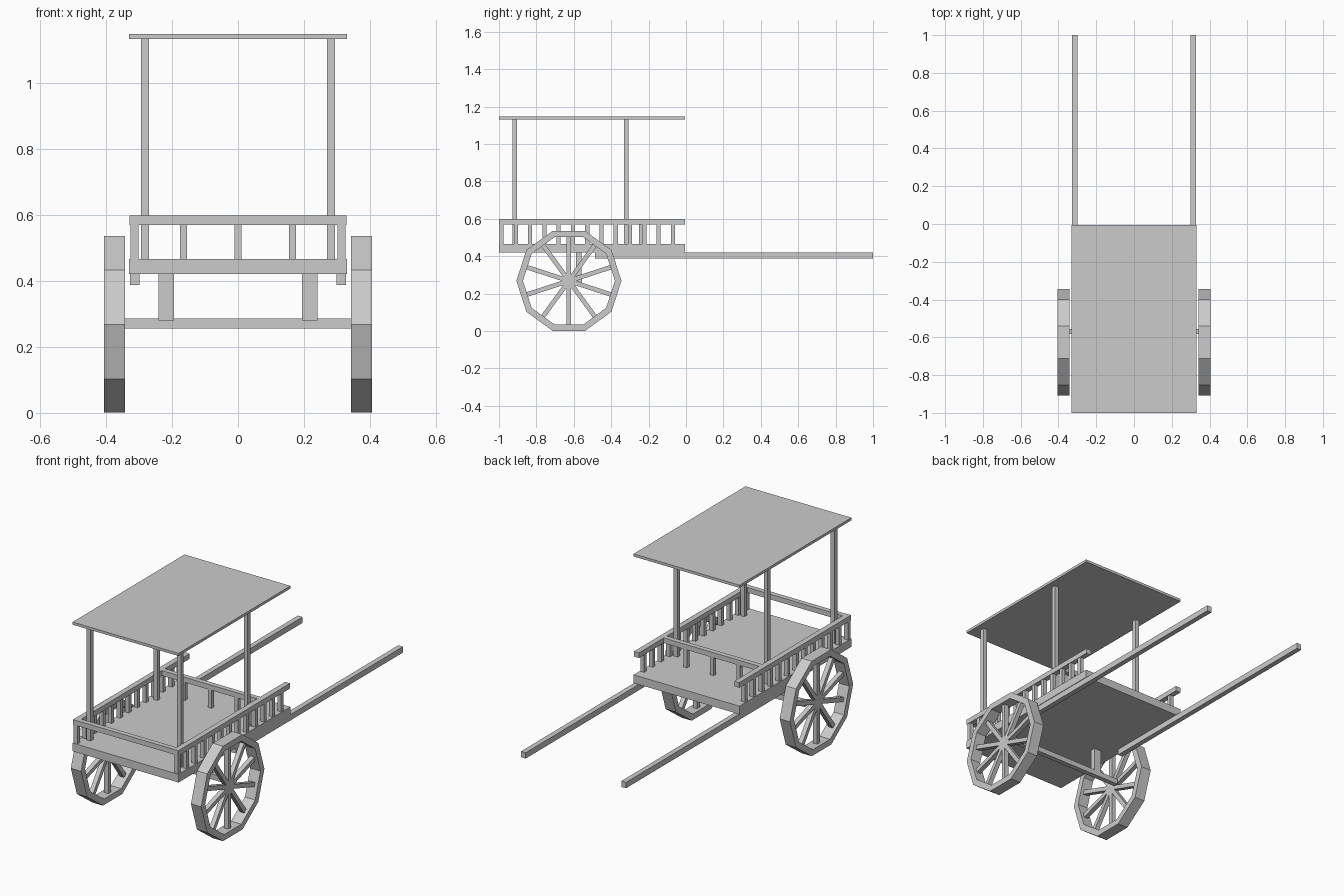
import bpy, bmesh, math
from mathutils import Matrix, Vector

if "Cube" in bpy.data.objects:
    bpy.data.objects.remove(bpy.data.objects["Cube"])


def finish(name, bm):
    bmesh.ops.recalc_face_normals(bm, faces=bm.faces)
    mesh = bpy.data.meshes.new(name)
    bm.to_mesh(mesh)
    bm.free()
    ob = bpy.data.objects.new(name, mesh)
    bpy.context.collection.objects.link(ob)
    return ob


def box(name, x, y, z):
    """Box from (min, max) ranges on each axis."""
    bm = bmesh.new()
    size = Vector((x[1] - x[0], y[1] - y[0], z[1] - z[0]))
    mid = Vector((x[0] + x[1], y[0] + y[1], z[0] + z[1])) / 2
    bmesh.ops.create_cube(bm, size=1, matrix=Matrix.Translation(mid) @ Matrix.Diagonal(size).to_4x4())
    return finish(name, bm)


def pair(name, x, y, z):
    """The same box on the right and left sides."""
    box(name + "_right", x, y, z)
    box(name + "_left", (-x[1], -x[0]), y, z)


def around(c, half):
    return (c - half, c + half)


# Cart bed and canopy roof
box("cart_bed", (-0.33, 0.33), (-1, -0.005), (0.42, 0.466))
box("canopy_roof", (-0.33, 0.33), (-1, -0.005), (1.132, 1.147))

# Canopy posts
for label, y in (("front", -0.915), ("back", -0.32)):
    pair(label + "_canopy_post", (0.269, 0.293), around(y, 0.012), (0.466, 1.132))

# Side railings with balusters
pair("side_rail", (0.297, 0.328), (-1, -0.005), (0.569, 0.598))
for i in range(13):
    pair(f"side_baluster_{i + 1}", (0.302, 0.325), around(-0.986 + i * 0.0763, 0.011), (0.466, 0.569))

# Front rail, and seat-back rail with balusters
box("front_rail", (-0.297, 0.297), (-0.998, -0.97), (0.569, 0.598))
box("back_rail", (-0.297, 0.297), around(-0.24, 0.014), (0.569, 0.598))
for i in range(3):
    box(f"back_baluster_{i + 1}", around((i - 1) * 0.165, 0.011), around(-0.24, 0.011), (0.466, 0.569))

# Pull shafts under the bed
pair("pull_shaft", (0.298, 0.327), (-0.487, 1), (0.387, 0.42))

# Axle and its brackets
box("axle", (-0.35, 0.35), around(-0.569, 0.014), (0.256, 0.286))
pair("axle_bracket", (0.194, 0.24), around(-0.574, 0.014), (0.28, 0.42))

# Ten-sided wheels with spokes
CY, CZ, R_OUT, R_IN, SIDES = -0.626, 0.268, 0.281, 0.246, 10


def wheel(name, side):
    x0, x1 = side * 0.342, side * 0.406
    bm = bmesh.new()
    rings = []
    for i in range(SIDES):
        a = math.tau * i / SIDES
        rings.append([bm.verts.new((x, CY + r * math.cos(a), CZ + r * math.sin(a)))
                      for x, r in ((x0, R_OUT), (x1, R_OUT), (x1, R_IN), (x0, R_IN))])
    for i in range(SIDES):
        a, b = rings[i], rings[(i + 1) % SIDES]
        for k in range(4):
            n = (k + 1) % 4
            bm.faces.new((a[k], a[n], b[n], b[k]))
    finish(name + "_rim", bm)

    bm = bmesh.new()
    length = R_IN * math.cos(math.pi / SIDES) + 0.003
    hub = Matrix.Translation(((x0 + x1) / 2, CY, CZ))
    for i in range(SIDES):
        turn = Matrix.Rotation(math.tau * (i + 0.5) / SIDES, 4, 'X')
        shape = Matrix.Translation((0, length / 2, 0)) @ Matrix.Diagonal((0.026, length, 0.024, 1))
        bmesh.ops.create_cube(bm, size=1, matrix=hub @ turn @ shape)
    finish(name + "_spokes", bm)


wheel("right_wheel", 1)
wheel("left_wheel", -1)
